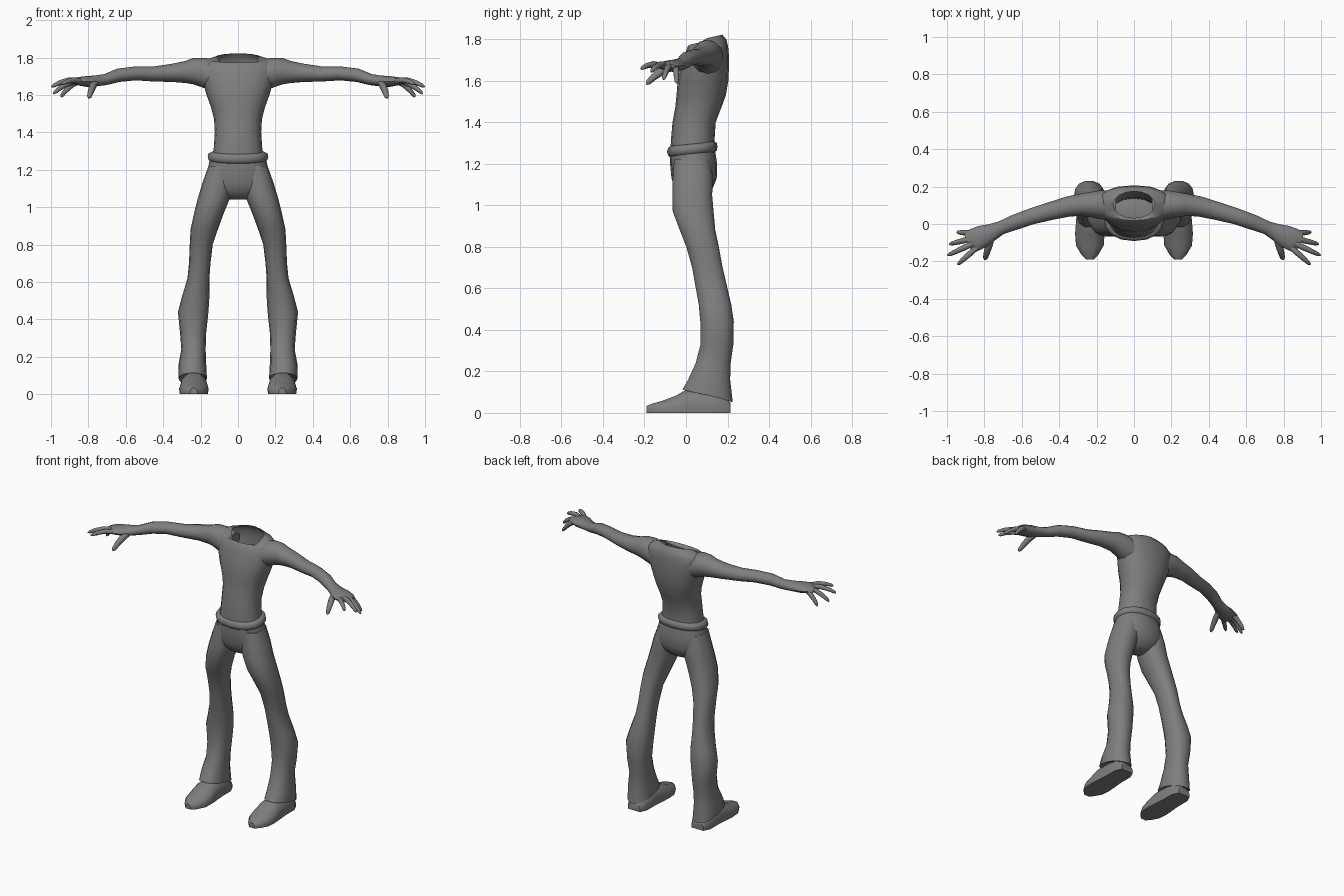
import bpy, bmesh, math
from mathutils import Vector

cube = bpy.data.objects.get("Cube")
if cube:
    bpy.data.objects.remove(cube, do_unlink=True)

GREY = (0.21, 0.21, 0.21, 1)
grey = bpy.data.materials.new("plain grey")
grey.use_nodes = True
grey.diffuse_color = GREY
bsdf = grey.node_tree.nodes["Principled BSDF"]
bsdf.inputs["Base Color"].default_value = GREY
bsdf.inputs["Roughness"].default_value = 0.8


def loft(name, rings, cap_start=True, cap_end=True, mirror=False, angle=50):
    """Skin a list of equal-length point rings."""
    bm = bmesh.new()
    rows = [[bm.verts.new(p) for p in ring] for ring in rings]
    n = len(rows[0])
    for a, b in zip(rows, rows[1:]):
        for i in range(n):
            j = (i + 1) % n
            bm.faces.new((a[i], a[j], b[j], b[i]))
    if cap_start:
        bm.faces.new(rows[0])
    if cap_end:
        bm.faces.new(rows[-1])
    bmesh.ops.recalc_face_normals(bm, faces=bm.faces)
    mesh = bpy.data.meshes.new(name)
    bm.to_mesh(mesh)
    bm.free()
    mesh.materials.append(grey)
    obj = bpy.data.objects.new(name, mesh)
    bpy.context.collection.objects.link(obj)
    bpy.ops.object.select_all(action="DESELECT")
    obj.select_set(True)
    bpy.context.view_layer.objects.active = obj
    bpy.ops.object.shade_smooth_by_angle(angle=math.radians(angle))
    if mirror:
        obj.modifiers.new("Mirror", "MIRROR").use_mirror_merge = False
    return obj


def flat_ring(z, x0, x1, y0, y1, front=0, back=0, n=16, power=0.88):
    """Level rounded ring; front and back shift the height of those ends."""
    pts = []
    for i in range(n):
        a = math.tau * i / n
        c, s = math.cos(a), math.sin(a)
        u = math.copysign(abs(c) ** power, c)
        v = math.copysign(abs(s) ** power, s)
        lift = front * max(-s, 0) + back * max(s, 0)
        pts.append(((x0 + x1) / 2 + u * (x1 - x0) / 2,
                    (y0 + y1) / 2 + v * (y1 - y0) / 2, z + lift))
    return pts


def tube(name, path, n=12):
    """Limb along a path of (x, y, z, side radius, height radius)."""
    rings = []
    for i, (x, y, z, rw, rh) in enumerate(path):
        a, b = path[max(i - 1, 0)], path[min(i + 1, len(path) - 1)]
        along = (Vector(b[:3]) - Vector(a[:3])).normalized()
        side = Vector((0, 0, 1)).cross(along).normalized()
        up = along.cross(side)
        rings.append([Vector((x, y, z)) + side * rw * math.cos(t) + up * rh * math.sin(t)
                      for t in (math.tau * k / n for k in range(n))])
    return loft(name, rings, mirror=True)


# Shirt body with an open, dipped neckline: z, half width, front, back
body = [(1.25, .14, -.075, .135), (1.31, .13, -.073, .137), (1.40, .124, -.065, .143),
        (1.47, .128, -.052, .17), (1.53, .143, -.046, .192), (1.60, .168, -.04, .204),
        (1.66, .185, -.028, .207), (1.72, .2, -.008, .207), (1.765, .198, .008, .203)]
rings = [flat_ring(z, -w, w, f, b) for z, w, f, b in body]
rings.append(flat_ring(1.793, -.165, .165, .018, .195, front=-.02, back=.005))
rings.append(flat_ring(1.806, -.112, .112, .032, .175, front=-.055, back=.016, power=1))
loft("shirt", rings, cap_end=False)

# Rolled waistband, a little higher at the back
band = [(1.245, .145, 0), (1.252, .157, .01), (1.27, .162, .014), (1.288, .157, .01), (1.296, .14, 0)]
loft("waistband", [flat_ring(z, -w, w, -.077 - g, .138 + g, -.012, .012) for z, w, g in band])

# Seat of the trousers
hips = [(1.265, .148, -.078, .14), (1.2, .163, -.077, .15), (1.13, .172, -.07, .148),
        (1.085, .14, -.055, .13), (1.055, .08, -.03, .1), (1.04, .04, 0, .07)]
loft("trouser_seat", [flat_ring(z, -w, w, f, b) for z, w, f, b in hips])

# Flared trouser legs: z, inner, outer, front, back
leg = [(1.22, .03, .158, -.06, .12), (1.13, .02, .19, -.066, .132), (1.05, .042, .214, -.068, .128),
       (.97, .075, .234, -.066, .135), (.88, .108, .254, -.032, .143), (.8, .135, .258, 0, .16),
       (.7, .147, .262, .028, .178), (.62, .153, .27, .042, .197), (.52, .153, .3, .06, .22),
       (.44, .158, .321, .067, .232), (.33, .17, .31, .068, .23), (.24, .173, .303, .045, .217),
       (.16, .17, .318, .008, .215)]
rings = [flat_ring(z, *r, n=14) for z, *r in leg]
rings.append(flat_ring(.085, .166, .318, -.02, .228, front=.028, back=-.035, n=14))
rings.append(flat_ring(.095, .18, .304, 0, .212, front=.028, back=-.035, n=14))
loft("trouser_leg", rings, mirror=True)

# Shoes: station, half width, top height
shoe = [(-.19, .02, .034), (-.165, .045, .045), (-.115, .074, .06), (-.05, .079, .085),
        (.0, .075, .115), (.08, .068, .12), (.17, .068, .1), (.215, .046, .05)]
outline = [(-.95, 0), (-1, .35), (-.85, .7), (-.4, .97), (.4, .97), (.85, .7), (1, .35), (.95, 0)]
loft("shoe", [[(.236 + u * w, y, v * h) for u, v in outline] for y, w, h in shoe],
     mirror=True, angle=45)

# Arm running into the palm
tube("arm", [(.12, .1, 1.7, .08, .08), (.19, .103, 1.722, .076, .078), (.24, .104, 1.727, .066, .07),
             (.28, .102, 1.722, .06, .059), (.35, .094, 1.718, .054, .049), (.45, .068, 1.712, .048, .04),
             (.55, .04, 1.715, .043, .037), (.64, .008, 1.705, .041, .036), (.71, -.02, 1.682, .036, .03),
             (.76, -.044, 1.675, .046, .029), (.81, -.066, 1.672, .06, .029),
             (.855, -.086, 1.673, .062, .022), (.888, -.1, 1.67, .05, .012)])

# Fingers and thumb: base and tip
digits = {"index_finger": ((.84, -.125, 1.674), (.943, -.217, 1.657)),
          "middle_finger": ((.862, -.105, 1.678), (.997, -.168, 1.643)),
          "ring_finger": ((.87, -.078, 1.674), (.987, -.108, 1.606)),
          "little_finger": ((.862, -.05, 1.668), (.947, -.044, 1.588)),
          "thumb": ((.765, -.075, 1.665), (.797, -.19, 1.583))}
for name, (base, tip) in digits.items():
    base, tip = Vector(base), Vector(tip)
    fat = 1.3 if name == "thumb" else 1
    path = []
    for t, r in ((0, .015), (.35, .0155), (.7, .013), (.92, .01), (1, .004)):
        p = base.lerp(tip, t)
        p.z += .05 * t * (1 - t)
        path.append((*p, r * fat, r * fat))
    tube(name, path, n=8)
